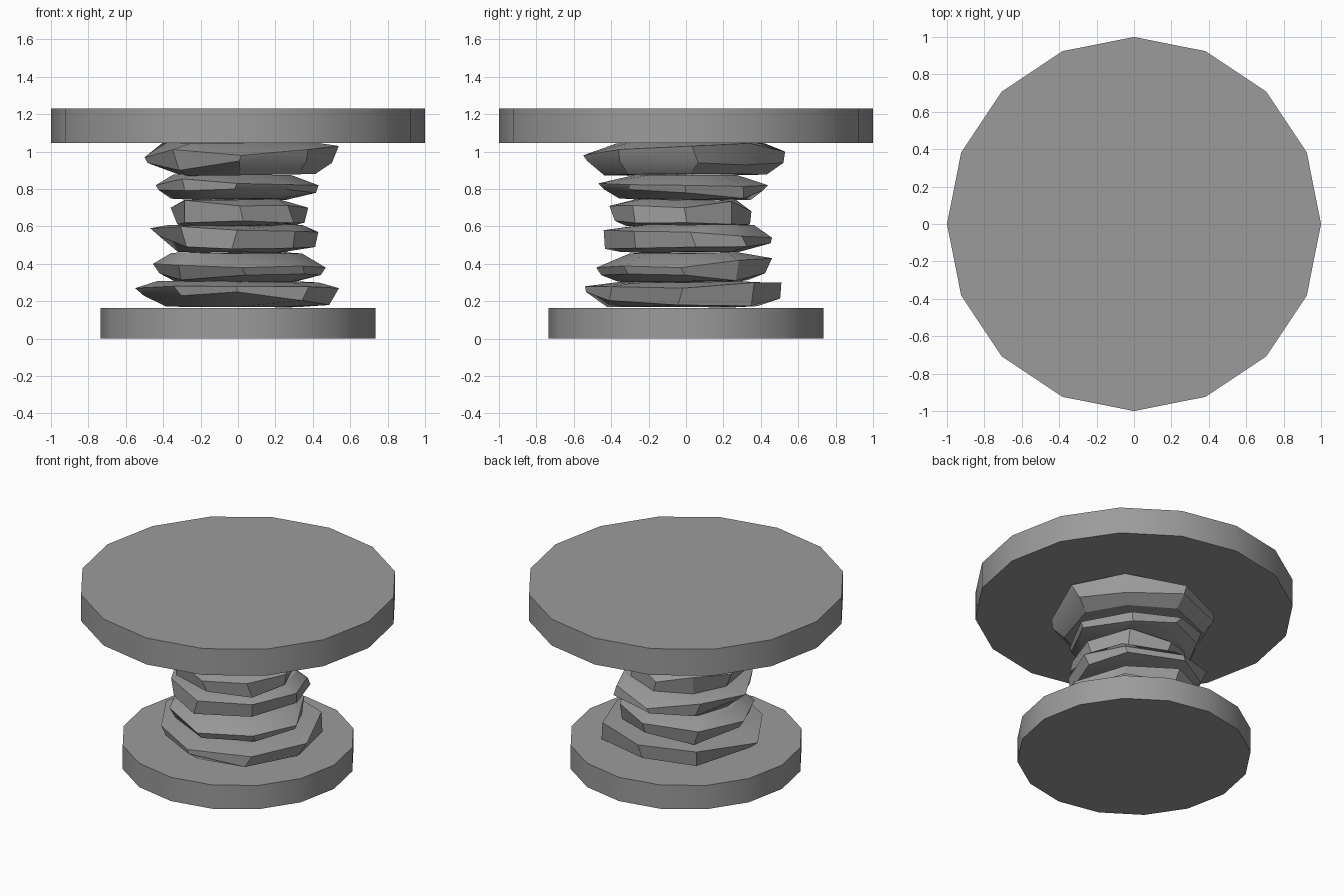
import bpy, bmesh, math, random

if "Cube" in bpy.data.objects:
    bpy.data.objects.remove(bpy.data.objects["Cube"])

random.seed(4)

grey = bpy.data.materials.new("dark_grey")
grey.diffuse_color = (0.33, 0.33, 0.33, 1)
grey.use_nodes = True
grey.node_tree.nodes["Principled BSDF"].inputs["Base Color"].default_value = grey.diffuse_color


def finish(name, bm):
    bmesh.ops.recalc_face_normals(bm, faces=bm.faces)
    mesh = bpy.data.meshes.new(name)
    bm.to_mesh(mesh)
    bm.free()
    mesh.materials.append(grey)
    ob = bpy.data.objects.new(name, mesh)
    bpy.context.collection.objects.link(ob)
    bpy.ops.object.select_all(action='DESELECT')
    ob.select_set(True)
    bpy.context.view_layer.objects.active = ob
    bpy.ops.object.shade_smooth_by_angle(angle=math.radians(30))
    return ob


def loft(name, rings):
    bm = bmesh.new()
    rows = [[bm.verts.new((r * math.cos(a), r * math.sin(a), z)) for a, r, z in ring]
            for ring in rings]
    n = len(rows[0])
    for low, high in zip(rows, rows[1:]):
        for i in range(n):
            j = (i + 1) % n
            bm.faces.new((low[i], low[j], high[j], high[i]))
    bm.faces.new(rows[0][::-1])
    bm.faces.new(rows[-1])
    return finish(name, bm)


def disc(name, r, z0, z1):
    angles = [i * math.tau / 16 for i in range(16)]
    return loft(name, [[(a, r, z) for a in angles] for z in (z0, z1)])


def rock(name, z0, z1, sides):
    """sides: (radius, lower rim z, upper rim z) facing +x, +y, -x, -y"""
    rings = [[], [], [], []]
    for i in range(8):
        a = i * math.tau / 8
        if i % 2 == 0:
            r, lo, hi = sides[i // 2]
        else:
            p, q = sides[i // 2], sides[(i // 2 + 1) % 4]
            r, lo, hi = [(u + v) / 2 for u, v in zip(p, q)]
            r *= random.uniform(0.93, 1.05)
            lo += random.uniform(-0.045, 0.01)
            hi += random.uniform(-0.01, 0.045)
        lo, hi = max(lo, z0 + 0.01), min(hi, z1 - 0.01)
        a += random.uniform(-0.06, 0.06)
        rings[0].append((a, r * random.uniform(0.6, 0.84), z0 + random.uniform(0, 0.012)))
        rings[1].append((a + random.uniform(-0.08, 0.08), r * random.uniform(0.9, 1.0), lo))
        rings[2].append((a, r * random.uniform(0.93, 1.0) if i % 2 else r, hi))
        rings[3].append((a + random.uniform(-0.08, 0.08), r * random.uniform(0.58, 0.82),
                         z1 - random.uniform(0, 0.012)))
    return loft(name, rings)


# Base and table top
disc("base", 0.735, 0, 0.165)
disc("table_top", 1.0, 1.047, 1.23)

# Stacked rough stones forming the pedestal
stones = [
    (0.165, 0.31, [(.54, .18, .27), (.51, .215, .32), (.55, .23, .27), (.54, .25, .28)]),
    (0.295, 0.465, [(.47, .34, .38), (.46, .35, .43), (.455, .35, .40), (.48, .34, .38)]),
    (0.455, 0.61, [(.43, .49, .57), (.46, .51, .54), (.47, .55, .59), (.44, .48, .58)]),
    (0.595, 0.75, [(.375, .62, .70), (.35, .61, .68), (.36, .61, .70), (.41, .63, .71)]),
    (0.74, 0.885, [(.43, .78, .82), (.44, .79, .82), (.44, .795, .82), (.47, .80, .83)]),
    (0.87, 1.055, [(.54, .94, 1.03), (.53, .94, 1.00), (.50, .94, .97), (.55, .95, .98)]),
]
for k, (z0, z1, sides) in enumerate(stones, 1):
    rock(f"stone_{k}", z0, z1, sides)
